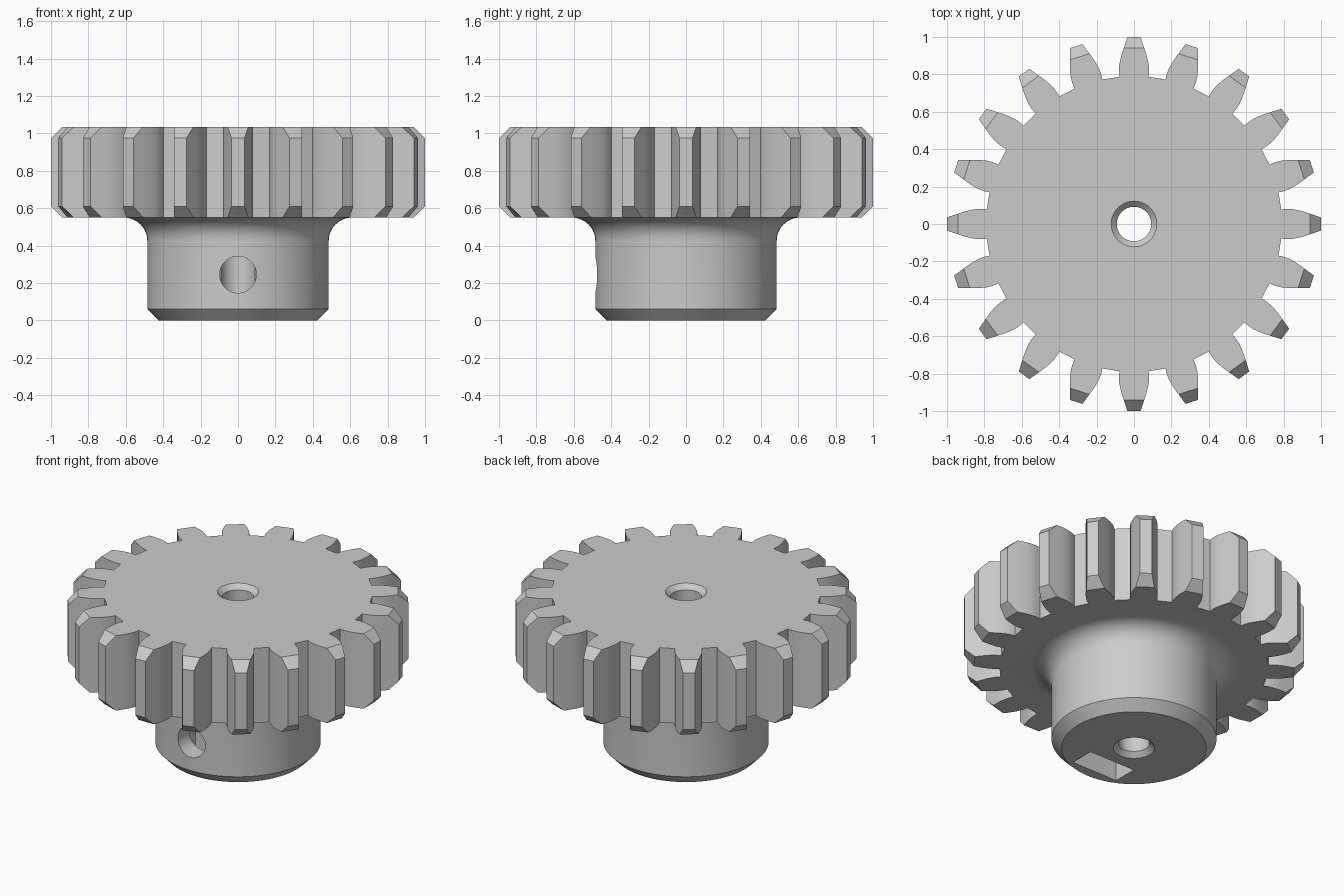
import bpy, bmesh, math
from mathutils import Matrix, Vector

if "Cube" in bpy.data.objects:
    bpy.data.objects.remove(bpy.data.objects["Cube"])

TEETH = 20
Z0, Z1 = 0.55, 1.035      # underside and top of the toothed wheel
CH = 0.06                 # tooth tip chamfer

steel = bpy.data.materials.new("grey metal")
steel.diffuse_color = (0.6, 0.6, 0.6, 1)
steel.use_nodes = True
steel.node_tree.nodes["Principled BSDF"].inputs["Base Color"].default_value = steel.diffuse_color


def finish(name, bm):
    bmesh.ops.recalc_face_normals(bm, faces=bm.faces)
    mesh = bpy.data.meshes.new(name)
    bm.to_mesh(mesh)
    bm.free()
    mesh.materials.append(steel)
    obj = bpy.data.objects.new(name, mesh)
    bpy.context.collection.objects.link(obj)
    return obj


def lathe(name, profile, segments):
    """Closed solid of revolution from (radius, z) points, capped flat at both ends."""
    bm = bmesh.new()
    rings = []
    for r, z in profile:
        rings.append([bm.verts.new((r * math.cos(a), r * math.sin(a), z))
                      for a in (2 * math.pi * i / segments for i in range(segments))])
    for low, high in zip(rings, rings[1:]):
        for i in range(segments):
            j = (i + 1) % segments
            bm.faces.new((low[i], low[j], high[j], high[i]))
    bm.faces.new(rings[0])
    bm.faces.new(rings[-1])
    return finish(name, bm)


def toothed_wheel():
    # Half tooth: (distance from axis, half width); the last point is the tip
    half = [(0.787, 0.078), (0.82, 0.081), (0.85, 0.079), (0.88, 0.073),
            (0.91, 0.065), (0.94, 0.055), (1.0, 0.035)]
    tooth = [(u, -w) for u, w in half] + [(u, w) for u, w in reversed(half)]
    tip = len(half) - 1
    bm = bmesh.new()
    low, high, tips = [], [], []
    for t in range(TEETH):
        turn = Matrix.Rotation(2 * math.pi * t / TEETH, 3, 'Z')
        for k, (u, v) in enumerate(tooth):
            is_tip = k in (tip, tip + 1)
            c = CH if is_tip else 0
            low.append(bm.verts.new(turn @ Vector((u, v, Z0 + c))))
            high.append(bm.verts.new(turn @ Vector((u, v, Z1 - c))))
            tips.append(is_tip)
    n = len(low)
    for i in range(n):
        j = (i + 1) % n
        bm.faces.new((low[i], low[j], high[j], high[i]))
        # Sloped chamfers above and below each tooth tip
        if tips[i] and tips[j]:
            for ring in (low, high):
                bm.faces.new((ring[i - 1], ring[i], ring[j], ring[(j + 1) % n]))
    for ring in (low, high):
        bm.faces.new([v for v, is_tip in zip(ring, tips) if not is_tip])
    return finish("pinion_gear", bm)


def combine(target, other, operation):
    mod = target.modifiers.new(operation.lower(), 'BOOLEAN')
    mod.operation, mod.solver, mod.object = operation, 'EXACT', other
    deps = bpy.context.evaluated_depsgraph_get()
    mesh = bpy.data.meshes.new_from_object(target.evaluated_get(deps))
    target.modifiers.clear()
    target.data = mesh
    bpy.data.objects.remove(other)


gear = toothed_wheel()

# Hub with a bottom chamfer and a fillet that flares into the wheel
R, F = 0.485, 0.125
fillet = [(R + F * (1 - math.cos(a)), Z0 - F + F * math.sin(a))
          for a in (math.pi / 2 * i / 12 for i in range(13))]
hub = lathe("hub", [(0.425, 0), (R, 0.062)] + fillet + [(R + F, Z0 + 0.05)], 96)
combine(gear, hub, 'UNION')

# Shaft bore, countersunk at both ends
bore = lathe("bore_cutter", [(0.132, -0.01), (0.092, 0.03), (0.092, Z1 - 0.03),
                             (0.132, Z1 + 0.01)], 48)
combine(gear, bore, 'DIFFERENCE')

# Set screw hole from the front into the bore
screw = lathe("screw_cutter", [(0.098, 0.0), (0.098, 0.7)], 48)
screw.data.transform(Matrix.Translation((0, 0, 0.245)) @ Matrix.Rotation(math.pi / 2, 4, 'X'))
combine(gear, screw, 'DIFFERENCE')

# Nut slot open at the bottom
bm = bmesh.new()
bmesh.ops.create_cube(bm, size=1, matrix=Matrix.Translation((0, -0.28, 0.18))
                      @ Matrix.Diagonal((0.33, 0.16, 0.46, 1)))
combine(gear, finish("nut_slot_cutter", bm), 'DIFFERENCE')

bpy.context.view_layer.objects.active = gear
gear.select_set(True)
bpy.ops.object.shade_smooth_by_angle(angle=math.radians(25))
